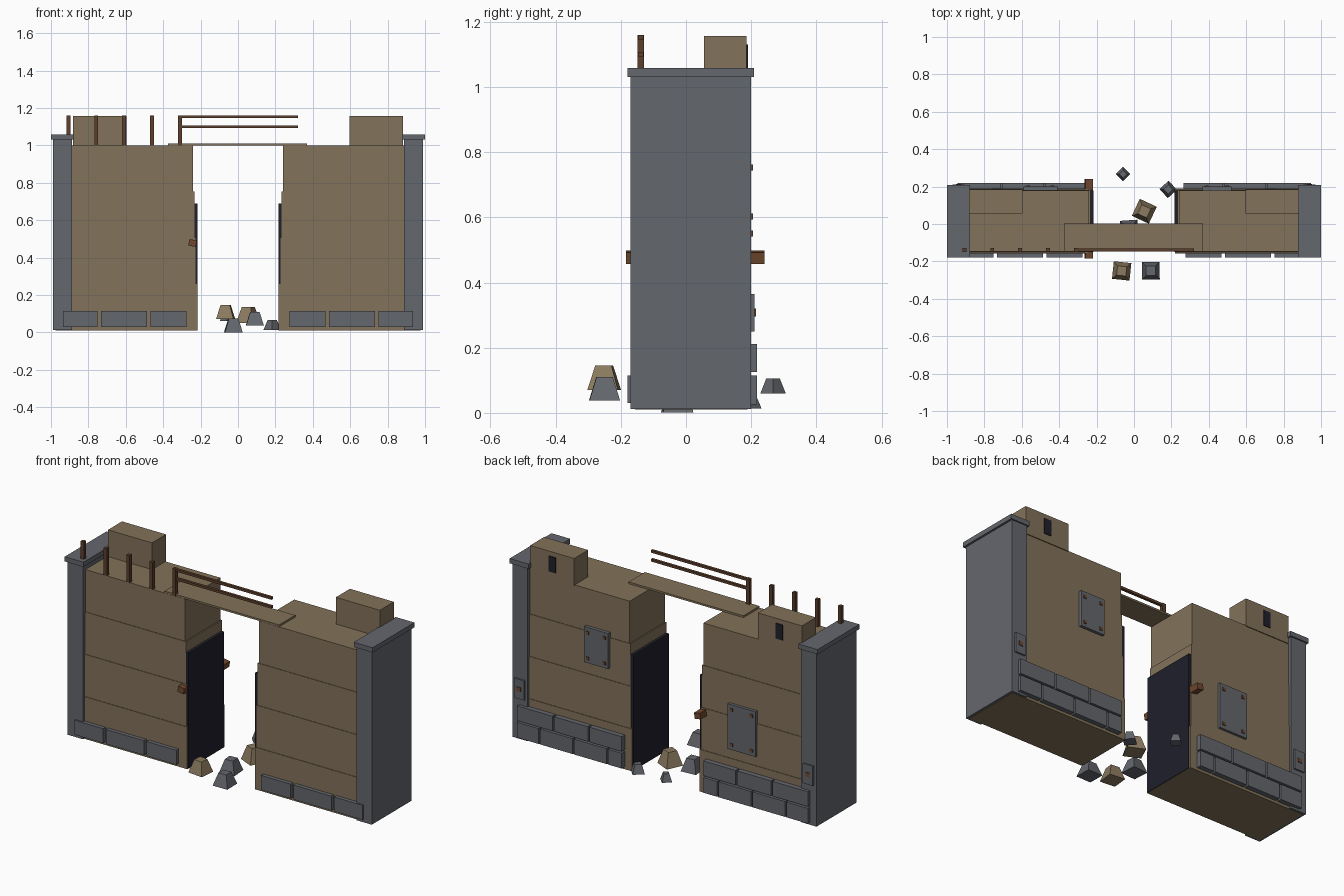
import bpy, math
from mathutils import Matrix

cube = bpy.data.objects.get("Cube")
if cube:
    bpy.data.objects.remove(cube, do_unlink=True)


def material(name, rgb):
    m = bpy.data.materials.new(name)
    m.use_nodes = True
    m.diffuse_color = (*rgb, 1)
    m.node_tree.nodes["Principled BSDF"].inputs["Base Color"].default_value = (*rgb, 1)
    return m


SAND = material("sandstone", (0.225, 0.168, 0.1))
PALE = material("pale_sandstone", (0.26, 0.195, 0.115))
GREY = material("grey_stone", (0.127, 0.135, 0.152))
DARK = material("dark_opening", (0.014, 0.014, 0.024))
WOOD = material("dark_wood", (0.11, 0.05, 0.025))
RUST = material("rusty_brown", (0.16, 0.065, 0.028))

CORNERS = [(-1, -1), (1, -1), (1, 1), (-1, 1)]
SIDES = [(0, 3, 2, 1), (4, 5, 6, 7), (0, 1, 5, 4), (1, 2, 6, 5), (2, 3, 7, 6), (3, 0, 4, 7)]


def block(name, mat, center, size, taper=1, spin=0, tilt=0):
    """Box, optionally with a narrower top, spun about z and tilted about y."""
    half = [s / 2 for s in size]
    verts = [(cx * half[0] * t, cy * half[1] * t, z)
             for z, t in ((-half[2], 1), (half[2], taper)) for cx, cy in CORNERS]
    mesh = bpy.data.meshes.new(name)
    mesh.from_pydata(verts, [], SIDES)
    mesh.transform(Matrix.Rotation(math.radians(spin), 4, "Z") @ Matrix.Rotation(math.radians(tilt), 4, "Y"))
    mesh.materials.append(mat)
    ob = bpy.data.objects.new(name, mesh)
    ob.location = center
    bpy.context.collection.objects.link(ob)
    return ob


def span(name, mat, x, y, z):
    """Box given by its limits on each axis."""
    lims = (sorted(x), y, z)
    return block(name, mat, [(a + b) / 2 for a, b in lims], [b - a for a, b in lims])


def bolted_plate(name, x, z, bolts):
    span(name, GREY, x, (0.17, 0.2), z)
    for bx, bz in bolts:
        block(name + "_bolt", RUST, (bx, 0.195, bz), (0.018, 0.02, 0.018))


# Mirrored wall halves
for s, side in ((-1, "right"), (1, "left")):
    # Stacked wall courses stepping in slightly
    for i in range(4):
        inner = 0.22 + 0.0065 * i
        low = 0.01 + 0.2475 * i
        span(f"{side}_wall_course", SAND, (s * inner, s * 0.975),
             (-0.157 + 0.003 * i, 0.189 - 0.003 * i), (low, low + 0.2475))
    # End pillar and cap
    span(f"{side}_pillar", GREY, (s * 0.888, s * 0.988), (-0.17, 0.2), (0.012, 1.03))
    span(f"{side}_pillar_cap", GREY, (s * 0.878, s), (-0.18, 0.208), (1.03, 1.058))
    # Dark face in the gap
    span(f"{side}_gap_panel", DARK, (s * 0.216, s * 0.24), (-0.15, 0.18), (0.011, 0.69))
    # Front foot stones
    for a, b in ((0.275, 0.468), (0.486, 0.733), (0.75, 0.935)):
        span(f"{side}_front_stone", GREY, (s * a, s * b), (-0.18, -0.14), (0.03, 0.115))
    # Rear foot stones in two staggered rows
    for low, high, cuts in ((0.025, 0.115, (0.26, 0.36, 0.58, 0.8, 0.95)),
                            (0.125, 0.212, (0.26, 0.48, 0.71, 0.95))):
        for a, b in zip(cuts, cuts[1:]):
            span(f"{side}_rear_stone", GREY, (s * (a + 0.005), s * (b - 0.005)), (0.17, 0.218), (low, high))
    # Rear pillar bracket
    span(f"{side}_pillar_bracket", GREY, (s * 0.905, s * 0.97), (0.19, 0.21), (0.25, 0.365))
    block(f"{side}_bracket_bolt", RUST, (s * 0.938, 0.205, 0.308), (0.025, 0.018, 0.025))
    # Roof box with a dark slot at the back
    span(f"{side}_roof_box", SAND, (s * 0.597, s * 0.883), (0.055, 0.185), (0.995, 1.157))
    span(f"{side}_roof_box_slot", DARK, (s * 0.715, s * 0.76), (0.182, 0.19), (1.04, 1.13))

# Rear repair plates
bolted_plate("right_repair_plate", (-0.592, -0.41), (0.315, 0.58),
             [(x, z) for x in (-0.565, -0.437) for z in (0.345, 0.55)])
bolted_plate("left_repair_plate", (0.366, 0.522), (0.575, 0.784),
             [(x, z) for x in (0.39, 0.498) for z in (0.603, 0.753)])

# Beam through the right wall
block("broken_beam", RUST, (-0.243, 0.029, 0.478), (0.04, 0.425, 0.035), tilt=10)

# Walkway plank, posts and rails
span("walkway_plank", SAND, (-0.375, 0.37), (-0.147, 0.003), (1.0, 1.011))
for i in range(5):
    block("railing_post", WOOD, (-0.907 + 0.149 * i, -0.139, 1.08), (0.021, 0.021, 0.16))
for z in (1.152, 1.1):
    block("railing_rail", WOOD, (0, -0.139, z), (0.64, 0.016, 0.014))

# Rubble: centre, base width, height, spin
for mat, center, width, height, spin in (
        (GREY, (-0.058, 0.267, 0.083), 0.055, 0.046, 45),
        (GREY, (0.183, 0.185, 0.04), 0.066, 0.052, 42),
        (PALE, (0.055, 0.068, 0.092), 0.1, 0.085, -25),
        (PALE, (-0.066, -0.251, 0.108), 0.094, 0.075, -6),
        (GREY, (0.09, -0.25, 0.074), 0.094, 0.072, 1),
        (GREY, (-0.025, -0.027, 0.038), 0.094, 0.075, 4)):
    block("rubble_stone", mat, center, (width, width, height), 0.53, spin)
